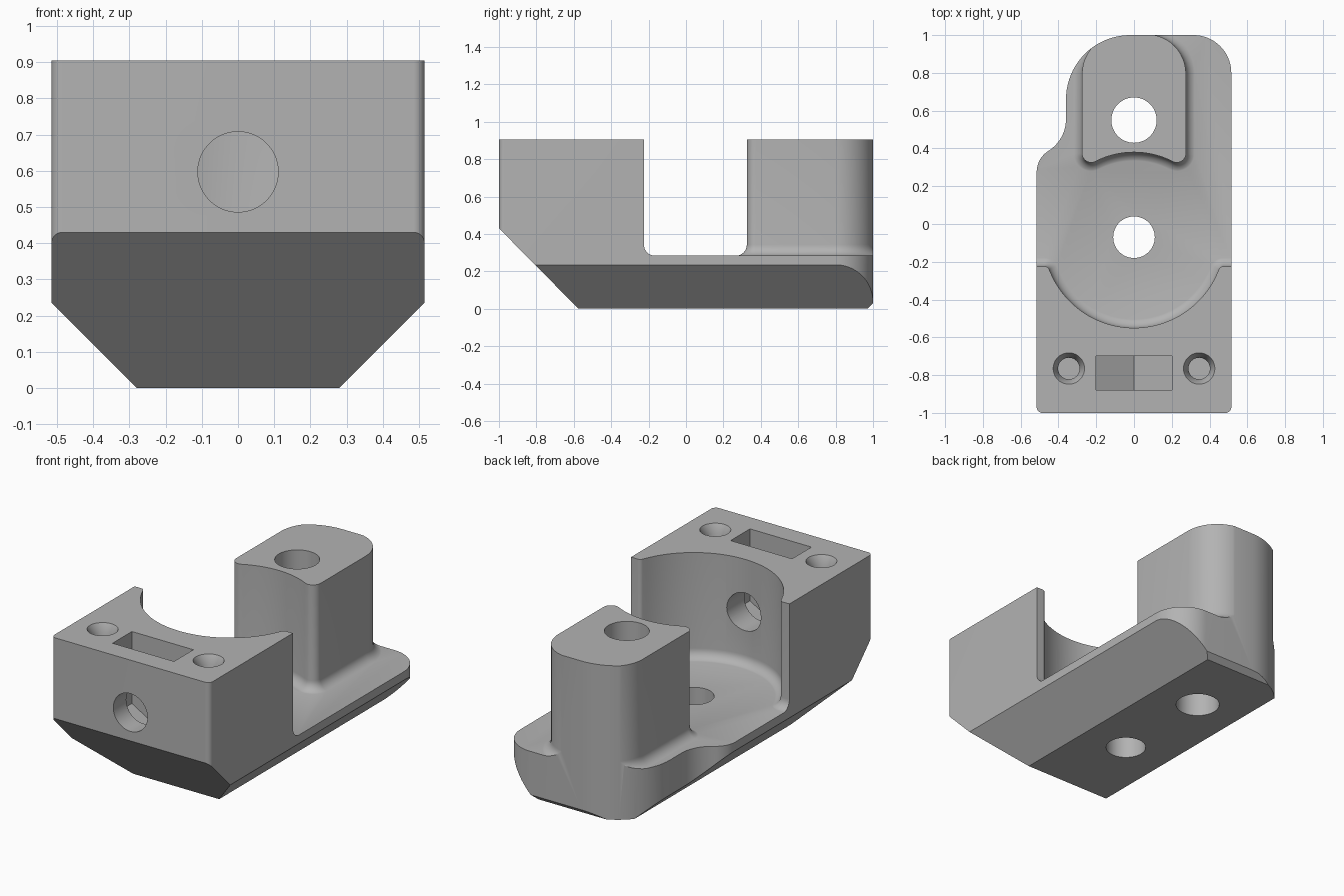
import bpy, bmesh
from math import sin, cos, pi, tan, atan2
from mathutils import Vector, Matrix

if "Cube" in bpy.data.objects:
    bpy.data.objects.remove(bpy.data.objects["Cube"])

TOP, FLOOR, FILLET = 0.905, 0.285, 0.06
BOWL_Y = -0.07


def rounded(points, steps=12):
    """Closed 2D outline; each point is (x, y, corner radius)."""
    out = []
    for i, (x, y, r) in enumerate(points):
        p = Vector((x, y))
        if r == 0:
            out.append(p)
            continue
        a = (Vector(points[i - 1][:2]) - p).normalized()
        b = (Vector(points[(i + 1) % len(points)][:2]) - p).normalized()
        half = a.angle(b) / 2
        centre = p + (a + b).normalized() * (r / sin(half))
        start, end = p + a * (r / tan(half)) - centre, p + b * (r / tan(half)) - centre
        sweep = start.angle_signed(end)
        for k in range(steps + 1):
            out.append(centre + Matrix.Rotation(-sweep * k / steps, 2) @ start)
    return [p for i, p in enumerate(out) if (p - out[i - 1]).length > 1e-4]


def offset(outline, d):
    """Push a counter-clockwise outline outwards by d."""
    out = []
    for i, p in enumerate(outline):
        e1 = (p - outline[i - 1]).normalized()
        e2 = (outline[(i + 1) % len(outline)] - p).normalized()
        n1, n2 = Vector((e1.y, -e1.x)), Vector((e2.y, -e2.x))
        out.append(p + (n1 + n2) * (d / (1 + n1.dot(n2))))
    return out


def to_object(name, bm):
    bmesh.ops.recalc_face_normals(bm, faces=bm.faces)
    mesh = bpy.data.meshes.new(name)
    bm.to_mesh(mesh)
    bm.free()
    obj = bpy.data.objects.new(name, mesh)
    bpy.context.collection.objects.link(obj)
    return obj


def loft(rings):
    """Solid through (outline, height) rings with flat ends."""
    bm = bmesh.new()
    loops = [[bm.verts.new((p.x, p.y, z)) for p in ring] for ring, z in rings]
    n = len(loops[0])
    for lo, hi in zip(loops, loops[1:]):
        for i in range(n):
            j = (i + 1) % n
            bm.faces.new((lo[i], lo[j], hi[j], hi[i]))
    bm.faces.new(loops[0][::-1])
    bm.faces.new(loops[-1])
    return bm


def flared(name, outline):
    """Upright block whose foot sweeps into the floor."""
    rings = [(offset(outline, FILLET), 0.1)]
    for k in range(9):
        a = pi / 2 * (1 - k / 8)
        rings.append((offset(outline, FILLET * (1 - cos(a))),
                      FLOOR - 0.002 + FILLET * (1 - sin(a))))
    return to_object(name, loft(rings + [(outline, 1.1)]))


def cylinder(name, r1, r2, depth, place):
    bm = bmesh.new()
    bmesh.ops.create_cone(bm, cap_ends=True, segments=64, radius1=r1, radius2=r2,
                          depth=depth, matrix=place)
    return to_object(name, bm)


def combine(target, tool, operation):
    mod = target.modifiers.new("combine", "BOOLEAN")
    mod.operation, mod.solver, mod.object = operation, "EXACT", tool
    bpy.ops.object.select_all(action="DESELECT")
    bpy.context.view_layer.objects.active = target
    target.select_set(True)
    bpy.ops.object.modifier_apply(modifier=mod.name)
    bpy.data.objects.remove(tool)


# Outer hull: plan outline with bevelled underside
plan = rounded([(-0.515, -1, 0.03), (0.515, -1, 0.03), (0.515, 1, 0.2), (-0.36, 1, 0.34),
                (-0.36, 0.45, 0.2), (-0.515, 0.345, 0.13)], 20)
hull = loft([(plan, 0), (plan, TOP)])
for co, normal in (((0, -1, 0.43), (0, -0.43, -0.425)), ((0.515, 0, 0.235), (1, 0, -1)),
                   ((-0.515, 0, 0.235), (-1, 0, -1)), ((0, 1, 0.03), (0, 1, -1))):
    cut = bmesh.ops.bisect_plane(hull, geom=hull.verts[:] + hull.edges[:] + hull.faces[:],
                                 plane_co=co, plane_no=normal, clear_outer=True)
    rim = [e for e in hull.edges if e.is_boundary]
    bmesh.ops.holes_fill(hull, edges=rim, sides=0)
hull = to_object("hull", hull)

# Floor plate
slab = [Vector(p) for p in ((-0.8, -1.3), (0.8, -1.3), (0.8, 1.3), (-0.8, 1.3))]
body = to_object("bracket_body", loft([(slab, -0.2), (slab, FLOOR)]))

# Front block with a round bowl cut in its back
a0 = atan2(-0.192, 0.44)
bowl = [(0.48 * cos(a), BOWL_Y + 0.48 * sin(a), 0)
        for a in (a0 + (-pi - 2 * a0) * k / 48 for k in range(49))]
front = rounded([(-0.7, -1.2, 0), (0.7, -1.2, 0), (0.7, -0.225, 0), (0.456, -0.225, 0.025)]
                + bowl + [(-0.456, -0.225, 0.025), (-0.7, -0.225, 0)])
combine(body, flared("front_block", front), "UNION")

# Rear post with a hollowed front face
hollow = []
for k in range(25):
    x = -0.2 + 0.4 * k / 24
    hollow.append((x, BOWL_Y + (0.45 ** 2 - x * x) ** 0.5, 0))
post = rounded([(-0.275, 0.296, 0.048)] + hollow + [(0.275, 0.296, 0.048),
               (0.275, 1.005, 0.21), (-0.275, 1.005, 0.21)])
combine(body, flared("rear_post", post), "UNION")
combine(body, hull, "INTERSECT")

# Through holes: post, floor, front wall
move = Matrix.Translation
combine(body, cylinder("post_hole", 0.12, 0.12, 3, move((0, 0.55, 0))), "DIFFERENCE")
combine(body, cylinder("floor_hole", 0.11, 0.11, 3, move((0, BOWL_Y, 0))), "DIFFERENCE")
combine(body, cylinder("front_hole", 0.111, 0.111, 0.9,
                       move((0, -0.85, 0.597)) @ Matrix.Rotation(pi / 2, 4, "X")), "DIFFERENCE")

# Nut slot with a pointed bottom
bm = bmesh.new()
face = bm.faces.new([bm.verts.new((x, -0.88, z)) for x, z in
                     ((-0.2, 1.1), (-0.2, 0.482), (0, 0.366), (0.2, 0.482), (0.2, 1.1))])
side = bmesh.ops.extrude_face_region(bm, geom=[face])["geom"]
bmesh.ops.translate(bm, vec=(0, 0.18, 0), verts=[v for v in side if isinstance(v, bmesh.types.BMVert)])
combine(body, to_object("nut_slot", bm), "DIFFERENCE")

# Countersunk screw holes
for x in (-0.345, 0.345):
    combine(body, cylinder("screw_hole", 0.057, 0.057, 0.4, move((x, -0.765, TOP - 0.1))), "DIFFERENCE")
    combine(body, cylinder("countersink", 0.057, 0.109, 0.1, move((x, -0.765, TOP))), "DIFFERENCE")

# Single grey material, smooth curves with sharp edges kept
grey = bpy.data.materials.new("plain_grey")
grey.use_nodes = True
colour = (0.45, 0.45, 0.45, 1)
grey.diffuse_color = colour
grey.node_tree.nodes["Principled BSDF"].inputs["Base Color"].default_value = colour
body.data.materials.clear()
body.data.materials.append(grey)
for poly in body.data.polygons:
    poly.material_index = 0
bpy.ops.object.select_all(action="DESELECT")
bpy.context.view_layer.objects.active = body
body.select_set(True)
bpy.ops.object.shade_smooth_by_angle(angle=pi / 6)
